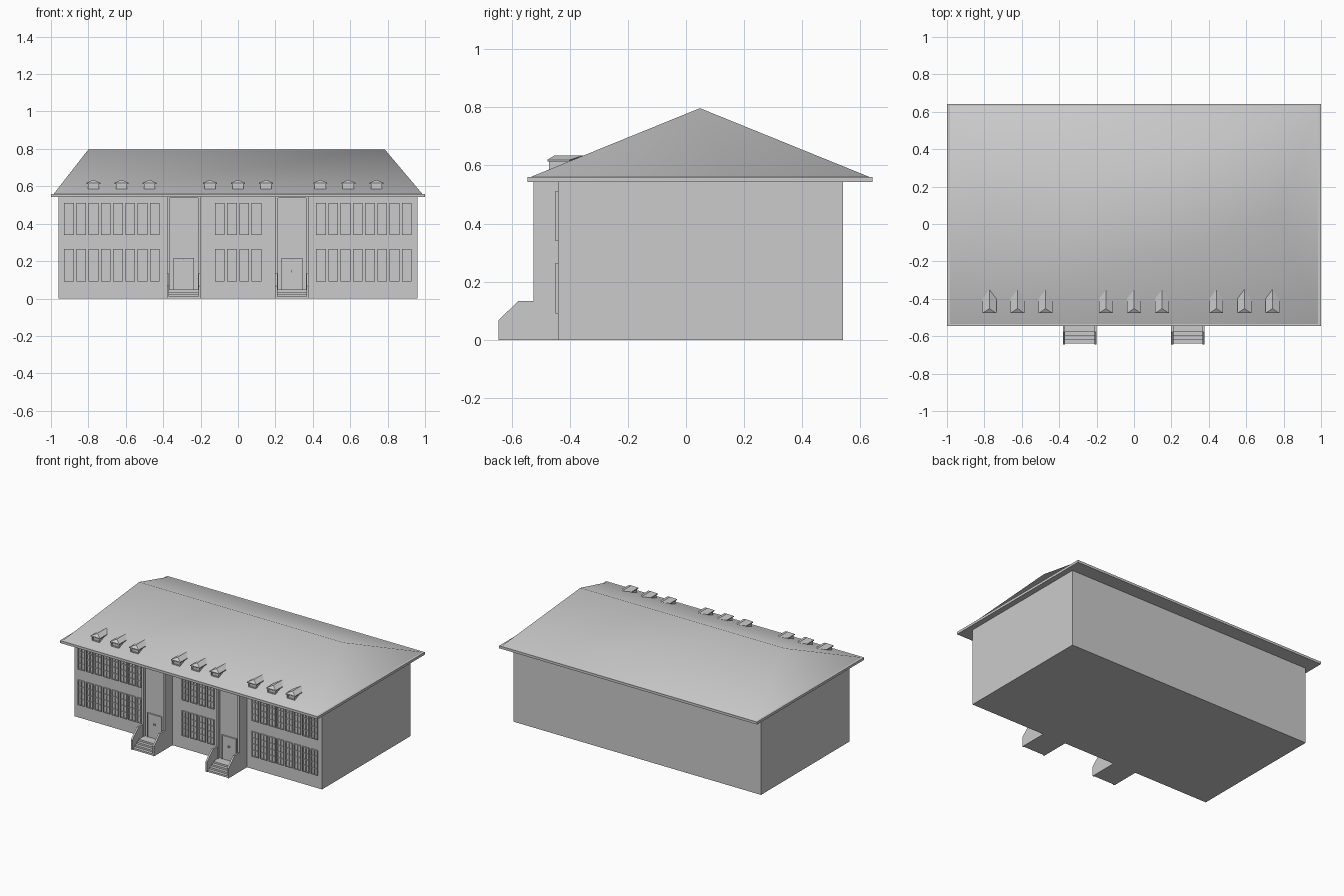
import bpy, bmesh

if "Cube" in bpy.data.objects:
    bpy.data.objects.remove(bpy.data.objects["Cube"])


def add_box(bm, x0, x1, y0, y1, z0, z1):
    vs = bmesh.ops.create_cube(bm, size=1)['verts']
    for v in vs:
        v.co.x = x1 if v.co.x > 0 else x0
        v.co.y = y1 if v.co.y > 0 else y0
        v.co.z = z1 if v.co.z > 0 else z0


def add_faces(bm, pts, faces):
    vs = [bm.verts.new(p) for p in pts]
    for f in faces:
        bm.faces.new([vs[i] for i in f])


def finish(bm, name):
    bmesh.ops.recalc_face_normals(bm, faces=bm.faces)
    me = bpy.data.meshes.new(name)
    bm.to_mesh(me)
    bm.free()
    ob = bpy.data.objects.new(name, me)
    bpy.context.collection.objects.link(ob)
    return ob


def boxes(name, *dims):
    bm = bmesh.new()
    for d in dims:
        add_box(bm, *d)
    return finish(bm, name)


# Main block and eave slab
WALL = -0.44
boxes("main_walls", (-0.96, 0.96, WALL, 0.54, 0, 0.55))
boxes("eave_slab", (-1, 1, -0.545, 0.642, 0.543, 0.56))

# Hipped roof with smooth shading
bm = bmesh.new()
add_faces(bm, [(-0.985, -0.535, 0.56), (0.985, -0.535, 0.56), (0.985, 0.632, 0.56),
               (-0.985, 0.632, 0.56), (-0.8, 0.048, 0.797), (0.785, 0.048, 0.797)],
          [(0, 1, 5, 4), (2, 3, 4, 5), (1, 2, 5), (3, 0, 4), (3, 2, 1, 0)])
roof = finish(bm, "hipped_roof")
for p in roof.data.polygons:
    p.use_smooth = True
for e in roof.data.edges:
    if all(roof.data.vertices[i].co.z < 0.57 for i in e.vertices):
        e.use_edge_sharp = True if hasattr(e, "use_edge_sharp") else False

# Windows: frame, muntins and a thin pane, in two rows and three groups
bm = bmesh.new()
pane = bmesh.new()
W, T, FRONT = 0.052, 0.005, WALL - 0.009
for start, count in ((-0.93, 8), (-0.124, 4), (0.418, 8)):
    for i in range(count):
        x0 = start + i * 0.0655
        for z0, z1 in ((0.09, 0.265), (0.34, 0.512)):
            for k in range(3):
                x = x0 + k * (W - T) / 2
                add_box(bm, x, x + T, FRONT, WALL + 0.005, z0, z1)
            for k in range(5):
                z = z0 + k * (z1 - z0 - T) / 4
                add_box(bm, x0, x0 + W, FRONT, WALL + 0.005, z, z + T)
            add_box(pane, x0, x0 + W, WALL - 0.002, WALL + 0.005, z0, z1)
finish(bm, "window_frames")
finish(pane, "window_panes")

# Entrance bays with stairs and double doors
H, P = 0.09, 0.015
BAY, PANEL = -0.525, -0.505
for side, cx in (("left", -0.29), ("right", 0.288)):
    a, b = cx - H, cx + H
    boxes(side + "_bay",
          (a + P, b - P, PANEL, WALL + 0.01, 0, 0.545),
          (a, a + P, BAY, WALL + 0.01, 0, 0.545),
          (b - P, b, BAY, WALL + 0.01, 0, 0.545),
          (a + P, b - P, BAY, PANEL, 0.537, 0.545))
    # Steps
    boxes(side + "_steps", *[(a + 0.01, b - 0.01, -0.64 + k * 0.022, PANEL,
                              k * 0.012, (k + 1) * 0.012) for k in range(4)])
    # Sloped stair cheeks
    bm = bmesh.new()
    prof = [(BAY, 0), (-0.645, 0), (-0.645, 0.068), (-0.577, 0.133), (BAY, 0.133)]
    n = len(prof)
    for x0, x1 in ((a, a + 0.012), (b - 0.012, b)):
        pts = [(x, y, z) for x in (x0, x1) for y, z in prof]
        add_faces(bm, pts, [tuple(range(n)), tuple(range(n, 2 * n))] +
                  [(i, (i + 1) % n, (i + 1) % n + n, i + n) for i in range(n)])
    finish(bm, side + "_stair_cheeks")
    # Door frame, leaves and handles
    d, y = 0.056, PANEL - 0.01
    boxes(side + "_door_frame",
          (cx - d, cx - d + 0.006, y, PANEL, 0.048, 0.216),
          (cx + d - 0.006, cx + d, y, PANEL, 0.048, 0.216),
          (cx - d, cx + d, y, PANEL, 0.21, 0.216))
    boxes(side + "_door_leaves",
          (cx - d + 0.006, cx - 0.001, PANEL - 0.005, PANEL, 0.048, 0.21),
          (cx + 0.001, cx + d - 0.006, PANEL - 0.005, PANEL, 0.048, 0.21))
    boxes(side + "_door_handles", *[(cx + s - 0.002, cx + s + 0.002, PANEL - 0.012,
                                     PANEL, 0.14, 0.152) for s in (-0.005, 0.005)])

# Dormers: framed window box under a small hipped roof
walls, tops = bmesh.new(), bmesh.new()
for group in (-0.623, 0, 0.59):
    for off in (-0.15, 0, 0.15):
        x = group + off
        add_box(walls, x - 0.03, x + 0.03, -0.465, -0.40, 0.575, 0.615)
        for s in (-1, 1):
            u = sorted((x + s * 0.03, x + s * 0.024))
            add_box(walls, *u, -0.472, -0.465, 0.584, 0.615)
        for z in (0.584, 0.609):
            add_box(walls, x - 0.03, x + 0.03, -0.472, -0.465, z, z + 0.006)
        e, f, g = 0.037, -0.477, -0.40
        pts = [(x - e, f, 0.613), (x + e, f, 0.613), (x + e, g, 0.613), (x - e, g, 0.613),
               (x - e, f, 0.619), (x + e, f, 0.619), (x + e, g, 0.619), (x - e, g, 0.619),
               (x, -0.452, 0.635), (x, -0.35, 0.635)]
        add_faces(tops, pts, [(3, 2, 1, 0), (0, 1, 5, 4), (1, 2, 6, 5), (3, 0, 4, 7),
                              (4, 5, 8), (5, 6, 9, 8), (7, 4, 8, 9), (2, 3, 7, 9, 6)])
finish(walls, "dormer_walls")
finish(tops, "dormer_roofs")
